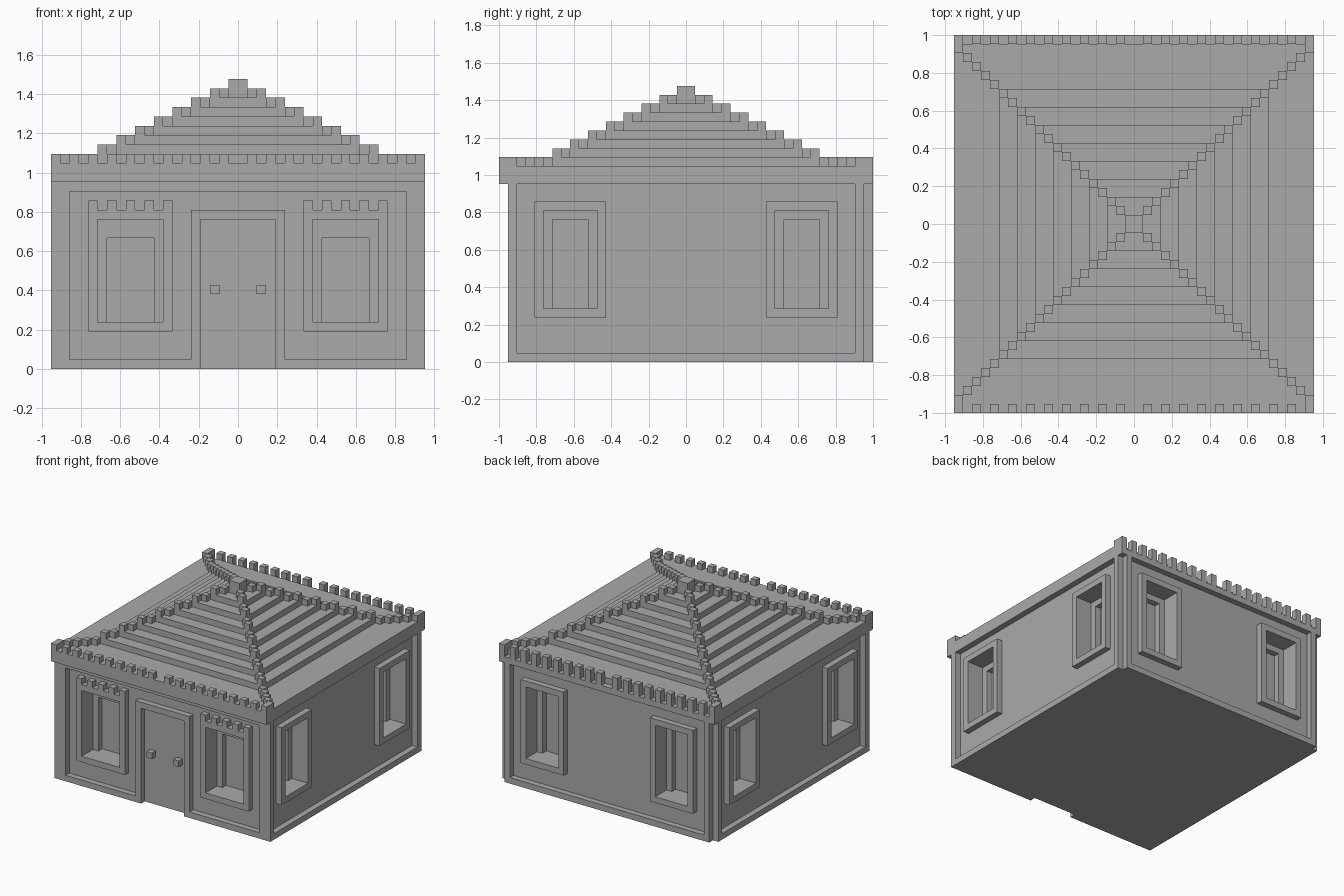
import bpy
import bmesh

U = 2 / 42  # grid unit: every part sits on this block grid

cube = bpy.data.objects.get("Cube")
if cube:
    bpy.data.objects.remove(cube, do_unlink=True)

stone = bpy.data.materials.new("stone_grey")
stone.use_nodes = True
GREY = (0.4, 0.4, 0.4, 1)
stone.diffuse_color = GREY
stone.node_tree.nodes["Principled BSDF"].inputs["Base Color"].default_value = GREY


def block(bm, x, y, z):
    """Add a box from (min, max) pairs given in grid units."""
    x, y, z = sorted(x), sorted(y), sorted(z)
    for v in bmesh.ops.create_cube(bm, size=1)["verts"]:
        v.co = [U * (r[1] if c > 0 else r[0]) for c, r in zip(v.co, (x, y, z))]


def make(name, blocks):
    bm = bmesh.new()
    for b in blocks:
        block(bm, *b)
    mesh = bpy.data.meshes.new(name)
    bm.to_mesh(mesh)
    bm.free()
    mesh.materials.append(stone)
    obj = bpy.data.objects.new(name, mesh)
    bpy.context.scene.collection.objects.link(obj)
    return obj


def on_wall(wall, along, out, z):
    """Turn a span along a wall and a span outwards into a box."""
    neg = (-out[0], -out[1])
    return {"front": (along, neg, z), "back": (along, out, z),
            "left": (out, along, z), "right": (neg, along, z)}[wall]


def both(span):
    """The span and its mirror image."""
    return [span, (-span[1], -span[0])]


# Wall body, up to the eave
walls = make("walls", [((-19, 19), (-19, 20), (0, 20))])


def cut(boxes):
    cutter = make("window_cutter", boxes)
    cutter.hide_render = True
    mod = walls.modifiers.new("window_recess", "BOOLEAN")
    mod.operation = "DIFFERENCE"
    mod.solver = "EXACT"
    mod.object = cutter
    bpy.context.view_layer.objects.active = walls
    bpy.ops.object.modifier_apply(modifier=mod.name)
    bpy.data.objects.remove(cutter, do_unlink=True)


# Windows: proud frame, opening, and a smaller deeper pane
# wall: (inner edge, outer edge, bottom, top, pane top, outer face)
WINDOWS = {
    "front": (7, 16, 4, 17, 14, 20),
    "back": (8, 16, 4, 18, 16, 21),
    "left": (9, 17, 5, 18, 16, 20),
    "right": (9, 17, 5, 18, 16, 20),
}
openings, panes = [], []
for wall, (a, b, lo, hi, pane_top, face) in WINDOWS.items():
    out = (face - 1, face)
    frame = []
    for s in (both((a, a + 1)) + both((b - 1, b))):
        frame.append(on_wall(wall, s, out, (lo, hi)))
    for s in both((a + 1, b - 1)):
        frame += [on_wall(wall, s, out, (lo, lo + 1)),
                  on_wall(wall, s, out, (hi - 1, hi))]
        openings.append(on_wall(wall, s, (face - 3, face), (lo + 1, hi - 1)))
    for s in both((a + 2, b - 2)):
        panes.append(on_wall(wall, s, (face - 4, face), (lo + 1, pane_top)))
    if wall == "front":  # small battlements over the front windows
        for k in range(a, b, 2):
            for s in both((k, k + 1)):
                frame.append(on_wall(wall, s, out, (hi, hi + 1)))
    make(wall + "_window_frames", frame)
cut(openings)
cut(panes)

# Front wall border: wide posts, skirting and top rail
front = (-20, -19)
border = [((-18, 18), front, (19, 20))]
border += [(s, front, (0, 20)) for s in both((18, 20))]
border += [(s, front, (0, 1)) for s in both((5, 18))]
make("front_border", border)

# Door frame and knobs; the door is the recessed wall between
make("door_frame", [(s, front, (0, 17)) for s in both((4, 5))]
     + [((-4, 4), front, (16, 17))])
make("door_knobs", [(s, front, (8, 9)) for s in both((2, 3))])

# Side and back borders: skirting and corner posts
for side in ("left", "right"):
    make(side + "_border", [
        on_wall(side, (-19, 19), (19, 20), (0, 1)),
        on_wall(side, (19, 20), (19, 20), (0, 20))])
make("back_border", [((-18, 18), (20, 21), (0, 1))]
     + [(s, (20, 21), (0, 20)) for s in both((18, 19))])

# Eave slab with a lower ledge at the back
make("eave", [((-20, 20), (-21, 20), (20, 22)),
              ((-20, 20), (20, 21), (20, 21))])

# Battlements along the front and back eaves
teeth = [s for k in range(1, 20, 2) for s in both((k, k + 1))]
make("front_battlements", [(s, (-21, -20), (22, 23)) for s in teeth])
make("back_battlements", [(s, (20, 21), (21, 23)) for s in teeth])

# Stepped roof and its cap
steps = []
for i in range(8):
    w = 15 - 2 * i
    steps.append(((-w, w), (-w, w), (22 + i, 23 + i)))
make("roof_steps", steps)
make("roof_cap", [((-1, 1), (-1, 1), (30, 31))])

# Hip blocks running diagonally from the cap to the corners
hips = []
for k in range(1, 20):
    top = max(23, 31 - (k + 1) // 2)
    for sx in both((k, k + 1)):
        for sy in both((k, k + 1)):
            hips.append((sx, sy, (top - 1, top)))
make("roof_hips", hips)
